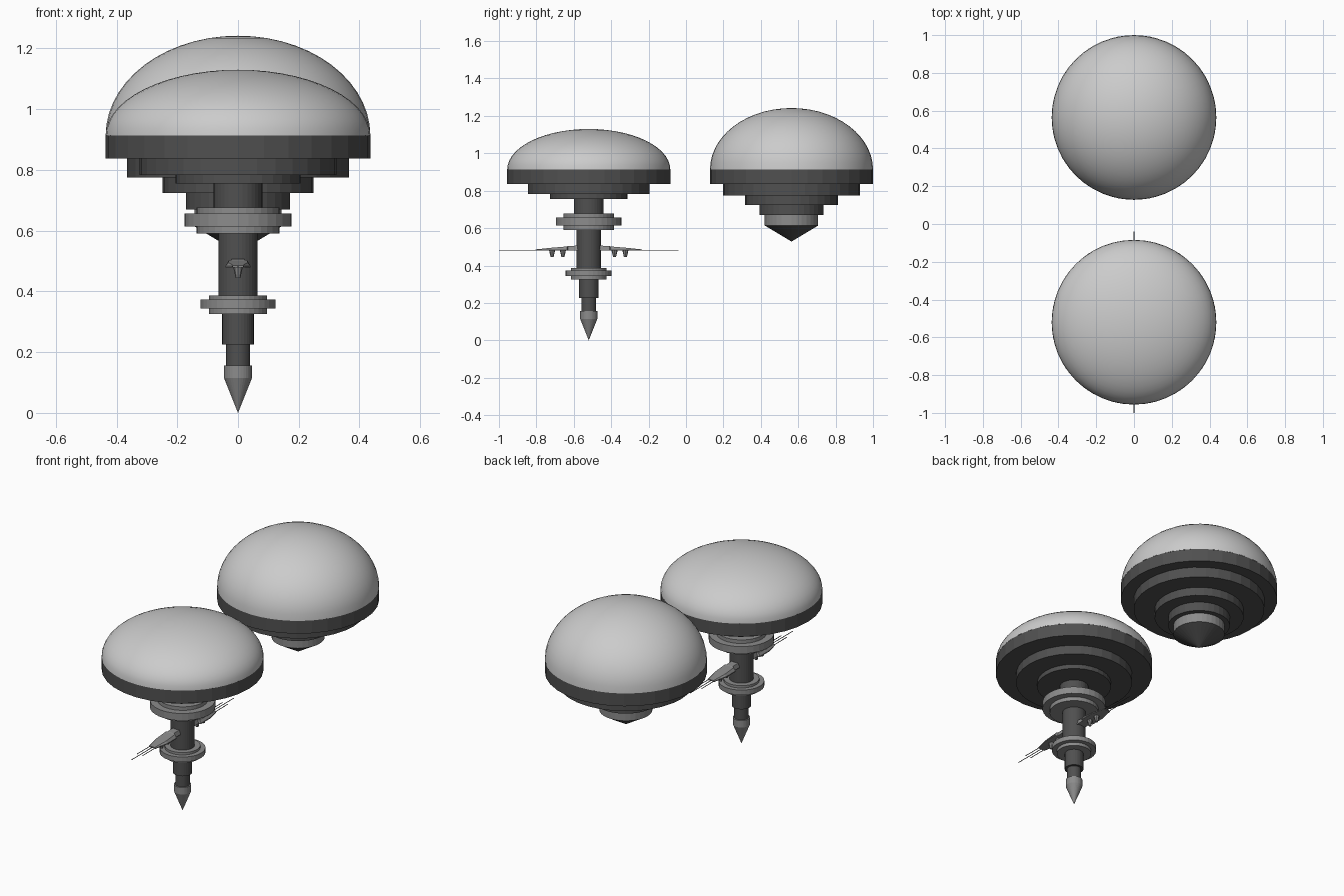
import bpy, bmesh, math
from mathutils import Matrix, Vector

if "Cube" in bpy.data.objects:
    bpy.data.objects.remove(bpy.data.objects["Cube"])

SIDES = 32


def material(name, v):
    m = bpy.data.materials.new(name)
    m.diffuse_color = (v, v, v, 1)
    m.use_nodes = True
    m.node_tree.nodes["Principled BSDF"].inputs["Base Color"].default_value = m.diffuse_color
    return m


DARK = material("dark_grey", 0.08)
MID = material("mid_grey", 0.26)
LIGHT = material("light_grey", 0.6)


def finish(name, bm, mat, smooth=False):
    bmesh.ops.recalc_face_normals(bm, faces=bm.faces)
    me = bpy.data.meshes.new(name)
    bm.to_mesh(me)
    bm.free()
    for p in me.polygons:
        p.use_smooth = smooth
    me.materials.append(mat)
    ob = bpy.data.objects.new(name, me)
    bpy.context.collection.objects.link(ob)
    return ob


def lathe(name, y, profile, mat, sides=SIDES, smooth=False):
    """Revolve (radius, z) points around a vertical axis at the given y."""
    bm = bmesh.new()
    vs = [bm.verts.new((r, 0, z)) for r, z in profile]
    es = [bm.edges.new(p) for p in zip(vs, vs[1:])]
    bmesh.ops.spin(bm, geom=vs + es, cent=(0, 0, 0), axis=(0, 0, 1),
                   angle=math.tau, steps=sides)
    bmesh.ops.remove_doubles(bm, verts=bm.verts, dist=1e-5)
    bmesh.ops.translate(bm, verts=bm.verts, vec=(0, y, 0))
    return finish(name, bm, mat, smooth)


def tiers(steps):
    """Closed stepped profile from (radius, z_top, z_bottom) entries."""
    pts = [(0, steps[0][1])]
    for r, top, bottom in steps:
        pts += [(r, top), (r, bottom)]
    return pts + [(0, steps[-1][2])]


def dome(name, y, height):
    n = 14
    prof = [(0.436 * math.cos(i / n * math.pi / 2),
             0.913 + height * math.sin(i / n * math.pi / 2)) for i in range(n)]
    lathe(name, y, prof + [(0, 0.913 + height)], LIGHT, 48, True)


YA, YB = -0.52, 0.564

# front station: dome, stepped underside, column, collars and spike
dome("front_dome", YA, 0.217)
lathe("front_tiers", YA, tiers([(0.436, 0.913, 0.837), (0.324, 0.837, 0.783),
                                (0.206, 0.783, 0.756), (0.08, 0.756, 0.67)]), DARK)
lathe("upper_collar", YA, tiers([(0.136, 0.677, 0.656), (0.176, 0.656, 0.614),
                                 (0.136, 0.614, 0.59)]), MID)
lathe("column", YA, tiers([(0.065, 0.6, 0.38)]), DARK)
lathe("lower_collar", YA, tiers([(0.096, 0.387, 0.373), (0.123, 0.373, 0.344),
                                 (0.096, 0.344, 0.325)]), MID)
lathe("lower_column", YA, tiers([(0.052, 0.33, 0.226), (0.039, 0.226, 0.15)]), DARK)
lathe("spike", YA, [(0, 0.156), (0.046, 0.156), (0.046, 0.115), (0, 0)], MID)

# rear station: taller dome, stepped underside, short pointed base
dome("rear_dome", YB, 0.329)
lathe("rear_tiers", YB, tiers([(0.436, 0.913, 0.837), (0.365, 0.837, 0.775),
                               (0.248, 0.775, 0.724), (0.172, 0.724, 0.67)]), DARK)
lathe("rear_neck", YB, tiers([(0.143, 0.677, 0.614)]), MID)
lathe("rear_point", YB, [(0, 0.614), (0.143, 0.614), (0, 0.528)], DARK)


def wing(name, s):
    """Loft of tapering cross-sections reaching out along y."""
    bm = bmesh.new()
    rings = []
    for d, w, top in [(0.05, 0.028, 0.507), (0.11, 0.028, 0.504), (0.115, 0.041, 0.502),
                      (0.2, 0.041, 0.495), (0.285, 0.022, 0.486)]:
        sec = [(-w, 0.479), (w, 0.479), (w, 0.484), (w * 0.75, top),
               (-w * 0.75, top), (-w, 0.484)]
        rings.append([bm.verts.new((x, YA + s * d, z)) for x, z in sec])
    for a, b in zip(rings, rings[1:]):
        for i in range(6):
            j = (i + 1) % 6
            bm.faces.new((a[i], a[j], b[j], b[i]))
    bm.faces.new(rings[0])
    bm.faces.new(rings[-1])
    finish(name, bm, MID)


def cone(bm, r1, r2, length, mat, segs):
    bmesh.ops.create_cone(bm, cap_ends=True, segments=segs, radius1=r1,
                          radius2=r2, depth=length, matrix=mat)


# docking wings with hanging prongs and thin aerials
for side, s in (("front", -1), ("back", 1)):
    wing(side + "_wing", s)
    bm = bmesh.new()
    for d in (0.138, 0.196):
        cone(bm, 0.008, 0.017, 0.04, Matrix.Translation((0, YA + s * d, 0.465)), 8)
    finish(side + "_prongs", bm, MID)
    bm = bmesh.new()
    for x, end in ((-0.018, 0.4), (0, 0.48), (0.018, 0.4)):
        mid = Vector((x, YA + s * (0.2 + end) / 2, 0.482))
        cone(bm, 0.002, 0.002, end - 0.2,
             Matrix.Translation(mid) @ Matrix.Rotation(math.pi / 2, 4, 'X'), 6)
    finish(side + "_aerials", bm, DARK)
